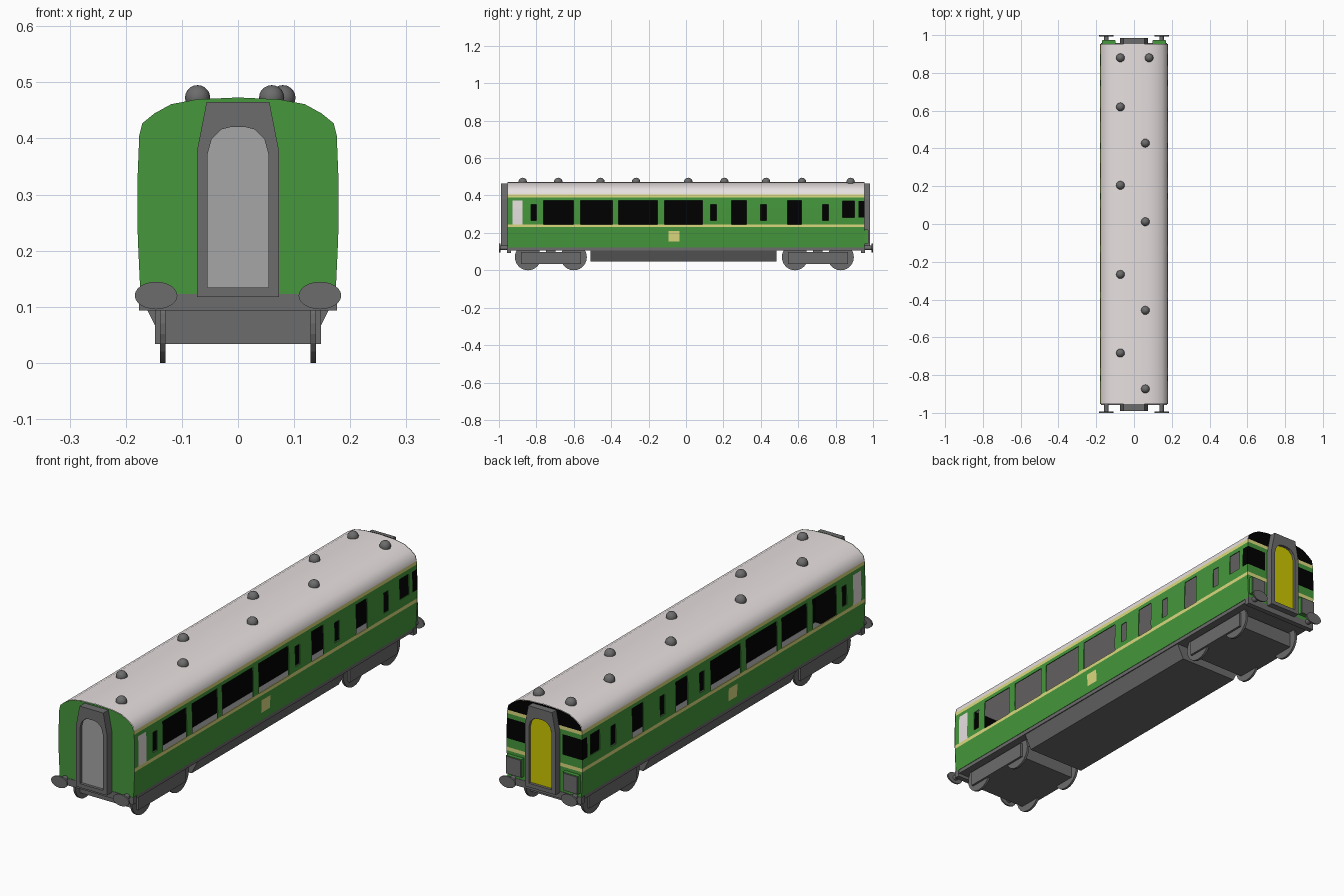
import bpy, bmesh, math
from mathutils import Matrix

if "Cube" in bpy.data.objects:
    bpy.data.objects.remove(bpy.data.objects["Cube"])

def mat(name, r, g, b):
    m = bpy.data.materials.new(name)
    m.diffuse_color = (r, g, b, 1)
    m.use_nodes = True
    m.node_tree.nodes["Principled BSDF"].inputs["Base Color"].default_value = m.diffuse_color
    return m

GREEN = mat("body green", .06, .31, .045)
CREAM = mat("stripe cream", .72, .7, .21)
BLACK = mat("window black", 0, 0, 0)
ROOF = mat("roof pale grey", .8, .75, .74)
GREY = mat("metal grey", .15, .15, .15)
DOOR = mat("door grey", .38, .38, .38)
YELLOW = mat("door yellow", .62, .58, 0)

def make(name, bm, mats):
    bmesh.ops.remove_doubles(bm, verts=bm.verts, dist=1e-5)
    me = bpy.data.meshes.new(name)
    bm.to_mesh(me)
    bm.free()
    for m in mats:
        me.materials.append(m)
    ob = bpy.data.objects.new(name, me)
    bpy.context.collection.objects.link(ob)
    return ob

def box(name, x0, x1, y0, y1, z0, z1, m, taper=1):
    """Box whose underside can be narrowed in x by taper."""
    bm = bmesh.new()
    bmesh.ops.create_cube(bm, size=1, matrix=Matrix.Translation(((x0+x1)/2, (y0+y1)/2, (z0+z1)/2))
                          @ Matrix.Diagonal((x1-x0, y1-y0, z1-z0, 1)))
    for v in bm.verts:
        if v.co.z < (z0+z1)/2:
            v.co.x *= taper
    return make(name, bm, [m])

def disc(name, loc, rx, rz, depth, axis, m, seg=24):
    bm = bmesh.new()
    rot = Matrix.Rotation(math.pi/2, 4, 'Y' if axis == 'x' else 'X')
    bmesh.ops.create_cone(bm, cap_ends=True, segments=seg, radius1=1, radius2=1, depth=depth,
                          matrix=Matrix.Translation(loc) @ Matrix.Diagonal((rx, 1, rz, 1) if axis == 'y'
                          else (1, rx, rz, 1)) @ rot)
    return make(name, bm, [m])

# Body cross-section: half width at each height
PROFILE = [(.174, .123), (.1785, .22), (.1795, .273), (.179, .33), (.176, .405),
           (.1705, .427), (.149, .4446), (.119, .461), (.074, .4696), (0, .473)]

def width(z):
    for (xa, za), (xb, zb) in zip(PROFILE, PROFILE[1:]):
        if z <= zb:
            return xa + (xb - xa) * (z - za) / (zb - za)
    return 0

END = .954
BIG, SMALL, CAB = (.246, .374), (.267, .353), (.283, .37)
HOLES = [(-.83, -.80, SMALL), (-.762, -.602, BIG), (-.564, -.393, BIG), (-.361, -.152, BIG),
         (-.115, .088, BIG), (.131, .163, SMALL), (.243, .323, BIG), (.398, .43, SMALL),
         (.543, .618, BIG), (.73, .762, SMALL), (.837, .90, CAB)]
FROSTED = (-.928, -.874, BIG)
CAB_PANE = (.922, END, CAB)
CREST = (-.094, -.035, (.155, .21))
MATS = [GREEN, CREAM, BLACK, ROOF]

def inside(w, y, z):
    return w[0] < y < w[1] and w[2][0] < z < w[2][1]

def band(z):
    return 1 if .231 < z < .246 or .39 < z < .405 else 0

def panel(name, us, zs, point, colour):
    """Grid of faces; colour() returns a material slot or None for an opening."""
    bm = bmesh.new()
    for u0, u1 in zip(us, us[1:]):
        for z0, z1 in zip(zs, zs[1:]):
            c = colour((u0+u1)/2, (z0+z1)/2)
            if c is None:
                continue
            pts = [point(u0, z0), point(u1, z0), point(u1, z1), point(u0, z1)]
            if z1 >= .473:
                pts = pts[:3]
            f = bm.faces.new([bm.verts.new(p) for p in pts])
            f.material_index = c
    return make(name, bm, MATS)

# Side walls with real window openings, stripes and crest squares
ALL = HOLES + [FROSTED, CAB_PANE, CREST]
ys = sorted({-END, END} | {v for w in ALL for v in w[:2]})
zs = sorted({z for _, z in PROFILE if z <= .405} | {.231, .246, .39} | {v for w in ALL for v in w[2]})

def side_colour(y, z):
    if any(inside(w, y, z) for w in HOLES):
        return None
    if inside(FROSTED, y, z):
        return 3
    if inside(CAB_PANE, y, z):
        return 2
    return 1 if inside(CREST, y, z) else band(z)

for s, n in ((1, "right"), (-1, "left")):
    wall = panel(n + "_side_wall", ys[::s], zs, lambda y, z: (s*width(z), y, z), side_colour)
    mod = wall.modifiers.new("thickness", 'SOLIDIFY')
    mod.thickness = .004
    mod.offset = -1

# Ends: plain green at the front, cab with dark panes at the back
ez = sorted({z for _, z in PROFILE} | {.231, .246, .283, .37, .39})

def cab_colour(u, z):
    if z > .405 or (abs(u) > .48 and CAB[0] < z < CAB[1]):
        return 2
    return band(z)

def end_point(y):
    return lambda u, z: (u*width(z), y, z)

panel("front_end_wall", [-1, 0, 1], ez, end_point(-END-.002), lambda u, z: 0)
panel("cab_end_wall", [1, .48, 0, -.48, -1], ez, end_point(END+.002), cab_colour)

# Roof
arc = PROFILE[4:]
arc = arc + [(-x, z) for x, z in arc[-2::-1]]
bm = bmesh.new()
for (xa, za), (xb, zb) in zip(arc, arc[1:]):
    bm.faces.new([bm.verts.new(p) for p in ((xa, -END, za), (xa, END, za), (xb, END, zb), (xb, -END, zb))])
roof = make("roof", bm, [ROOF])
for p in roof.data.polygons:
    p.use_smooth = True

# Interior seen through the windows
box("centre_partition", -.003, .003, -.945, .945, .13, .388, BLACK)
box("front_partition", -.171, .171, -.872, -.868, .13, .388, BLACK)
box("cab_partition", -.171, .171, .915, .919, .13, .388, BLACK)
box("ceiling", -.17, .17, -.945, .945, .386, .39, ROOF)
box("floor", -.172, .172, -END, END, .107, .128, GREY)

# Roof vents
VENTS = [(-.072, .88), (.08, .88), (-.072, .62), (.06, .428), (-.072, .205), (.06, .012),
         (-.072, -.267), (.06, -.457), (-.072, -.683), (.06, -.873)]
for i, (x, y) in enumerate(VENTS):
    bm = bmesh.new()
    bmesh.ops.create_uvsphere(bm, u_segments=16, v_segments=10, radius=.0225,
                              matrix=Matrix.Translation((x, y, .4725)))
    vent = make(f"roof_vent_{i+1}", bm, [GREY])
    for p in vent.data.polygons:
        p.use_smooth = True

# Gangway surround: outer outline bridged to an arched opening, with a recessed door
OUTER = [(.073, .117), (.073, .378), (.056, .465)]
INNER = [(.054, .134), (.054, .373), (.047, .399), (.03, .416), (.012, .4205)]

def loop(half):
    return half + [(-x, z) for x, z in half[::-1]]

def gangway(name, s, y_in, y_out, door_mat):
    bm = bmesh.new()
    rings = [[bm.verts.new((x, s*y, z)) for x, z in loop(pts)]
             for pts, y in ((OUTER, y_in), (OUTER, y_out), (INNER, y_out), (INNER, y_out-.012))]
    for a, b in ((0, 1), (2, 3)):
        n = len(rings[a])
        for i in range(n):
            bm.faces.new((rings[a][i], rings[a][(i+1) % n], rings[b][(i+1) % n], rings[b][i]))
    o, r = rings[1], rings[2]
    for f in ((o[0], o[1], r[1], r[0]), (o[1], o[2], r[4], r[3], r[2], r[1]), (o[2], o[3], r[5], r[4]),
              (o[3], o[4], r[8], r[7], r[6], r[5]), (o[4], o[5], r[9], r[8]), (o[5], o[0], r[0], r[9])):
        bm.faces.new(f)
    bm.faces.new(rings[3]).material_index = 1
    bmesh.ops.recalc_face_normals(bm, faces=bm.faces)
    make(name, bm, [GREY, door_mat])

gangway("front_gangway", -1, .95, .99, DOOR)
gangway("cab_gangway", 1, .95, .985, YELLOW)

# Underframe, its sides sloping inwards
box("underframe_box", -.172, .172, -.51, .485, .046, .115, GREY, .8)

for e, n in ((-1, "front"), (1, "back")):
    ya, yb = sorted((e*.935, e*.958))
    box(n + "_headstock", -.176, .176, ya, yb, .093, .123, GREY)
    # Bogie with four thin wheels
    c = -.7225 if e < 0 else .705
    box(n + "_bogie", -.148, .148, c-.16, c+.16, .034, .098, GREY)
    box(n + "_bogie_pivot", -.12, .12, c-.025, c+.025, .095, .112, GREY)
    for s, side in ((-1, "left"), (1, "right")):
        for k, w in ((-1, "a"), (1, "b")):
            disc(f"{n}_{side}_wheel_{w}", (s*.134, c+k*.1225, .07), .07, .07, .01, 'x', GREY)
        # Oval buffers
        disc(f"{n}_{side}_buffer_head", (s*.146, e*.9965, .12), .038, .0245, .007, 'y', GREY)
        disc(f"{n}_{side}_buffer_shank", (s*.146, e*.973, .12), .012, .012, .042, 'y', GREY, 12)

# Green cab boxes with grey faces either side of the gangway
for s, side in ((-1, "left"), (1, "right")):
    xa, xb = sorted((s*.098, s*.17))
    box(side + "_cab_box", xa, xb, .95, .972, .14, .218, GREEN)
    box(side + "_cab_box_plate", xa+.002, xb-.002, .971, .975, .142, .215, GREY)
